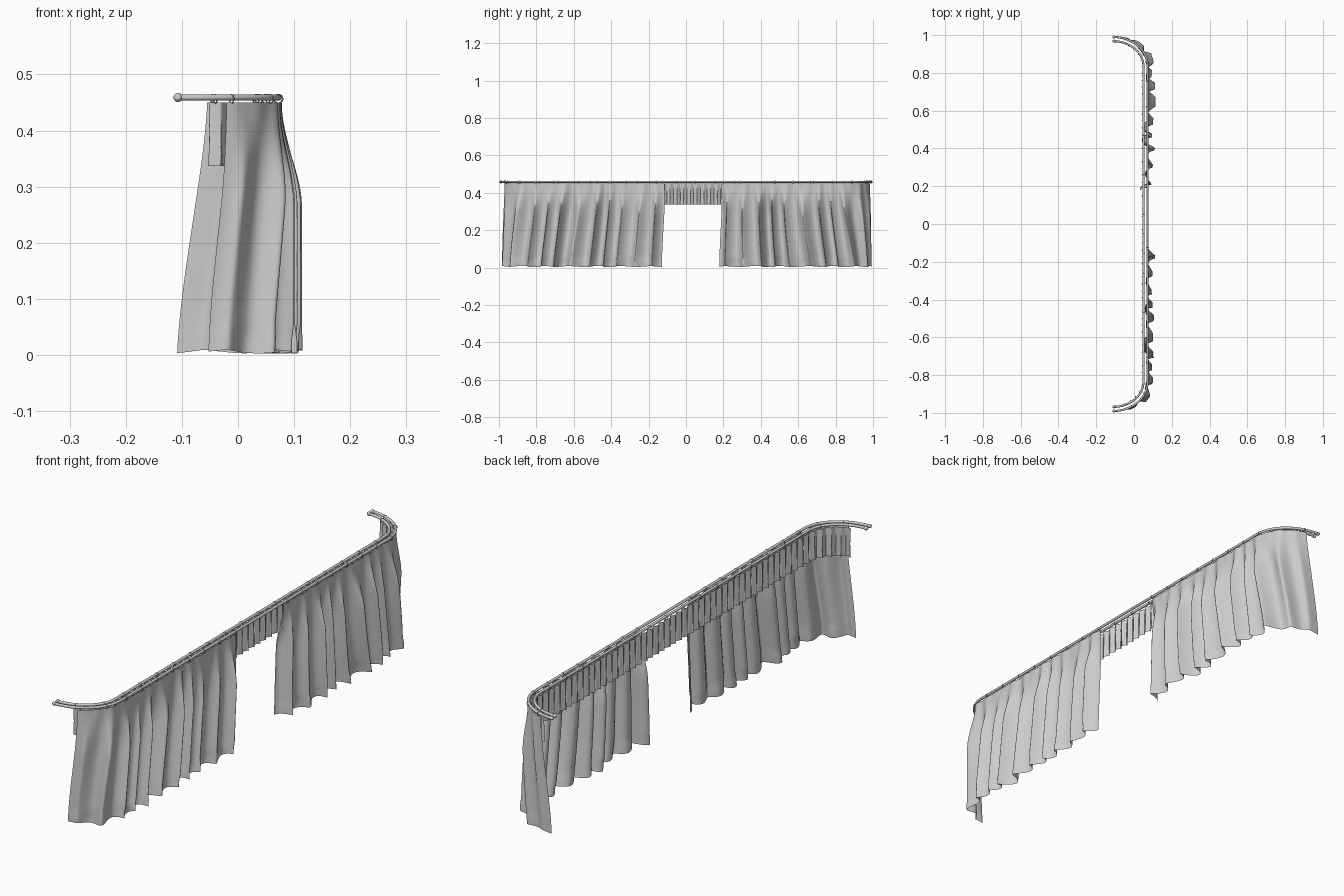
import bpy, math
from mathutils import Vector

if "Cube" in bpy.data.objects:
    bpy.data.objects.remove(bpy.data.objects["Cube"])

ROD_Z, ROD_R, TOP = 0.459, 0.0055, 0.45


# Rail path: long straight run with a rounded return at each end
def rail_path(off):
    a, b = 0.182 - off, 0.155 - off
    corner = []
    for i in range(41):
        t = math.pi / 2 * (1 - i / 40)
        corner.append(Vector((-0.11 + a * math.cos(t), 0.835 + b * math.sin(t), 0)))
    return [Vector((p.x, -p.y, 0)) for p in corner] + corner[::-1]


class Path:
    def __init__(self, off):
        self.p = rail_path(off)
        self.s = [0.0]
        for a, b in zip(self.p, self.p[1:]):
            self.s.append(self.s[-1] + (b - a).length)

    def at(self, s):
        k = 0
        while k < len(self.p) - 2 and self.s[k + 1] < s:
            k += 1
        f = (s - self.s[k]) / (self.s[k + 1] - self.s[k])
        return self.p[k].lerp(self.p[k + 1], f)

    def frame(self, s):
        tan = (self.at(s + 0.012) - self.at(s - 0.012)).normalized()
        return self.at(s), tan, Vector((tan.y, -tan.x, 0))

    def s_of_y(self, y):
        return self.s[-1] / 2 + y

    def s_of_x(self, x, side):
        k = next(i for i, p in enumerate(self.p) if p.x >= x)
        f = (x - self.p[k - 1].x) / (self.p[k].x - self.p[k - 1].x) if k else 0
        s = self.s[k - 1] + f * (self.s[k] - self.s[k - 1]) if k else 0
        return s if side < 0 else self.s[-1] - s


outer, inner = Path(0), Path(0.022)


def smooth(t):
    t = max(0.0, min(1.0, t))
    return t * t * (3 - 2 * t)


def sheet(name, nu, nv, fn):
    verts = [fn(i / nu, j / nv) for j in range(nv + 1) for i in range(nu + 1)]
    w = nu + 1
    faces = [(j * w + i, (j + 1) * w + i, (j + 1) * w + i + 1, j * w + i + 1)
             for j in range(nv) for i in range(nu)]
    me = bpy.data.meshes.new(name)
    me.from_pydata(verts, [], faces)
    me.polygons.foreach_set("use_smooth", [True] * len(faces))
    ob = bpy.data.objects.new(name, me)
    bpy.context.collection.objects.link(ob)


# Curtain panel: irregular folds that open up towards the hem
def curtain(name, top, bottom, folds, lean):
    n = len(folds) - 1

    def point(u, v):
        r = smooth(v / 0.42)
        k = smooth(v) * 0.6 + v * 0.4
        s = (top[0] + (top[1] - top[0]) * u) * (1 - k) + (bottom[0] + (bottom[1] - bottom[0]) * u) * k
        w = u + 0.018 * math.sin(17 * u + 1) * math.sin(math.pi * u)
        w += lean * v * v * math.sin(math.pi * u)
        q = max(0.0, min(n - 1e-6, w * n))
        i = int(q)
        f = smooth(q - i)
        d = folds[i] * (1 - f) + folds[i + 1] * f
        p, tan, nor = outer.frame(s)
        side = 0.25 + 0.75 * max(0, nor.x) ** 1.5
        kick = 0.004 * smooth((v - 0.88) / 0.08) * math.sin(q * 2.3)
        d = (d * (0.12 + 0.88 * r) + 0.002 * math.sin(95 * u) * (1 - r) + kick) * side
        d += 0.006 * r * max(0, nor.x)
        p = p + nor * d + tan * (0.010 * r * side * math.sin(math.pi * q + 0.6))
        z = TOP + (0.006 - TOP) * v + 0.003 * v * math.sin(q * 1.9)
        return (p.x, p.y, z)

    sheet(name, 260, 36, point)


left_top = (outer.s_of_x(-0.02, -1), outer.s_of_y(-0.115))
right_top = (outer.s_of_y(0.19), outer.s_of_x(-0.055, 1))
curtain("left_curtain", left_top, (outer.s_of_x(-0.055, -1), outer.s_of_y(-0.135)),
        [0, .018, -.012, .03, -.016, .022, -.008, .018, -.012, .024, -.03, .022, -.014,
         .028, -.02, .02, -.01, .014, -.014, .02, -.006, .034, -.006], 0.02)
curtain("right_curtain", (right_top[0], right_top[1]), (outer.s_of_y(0.172), outer.s_of_x(-0.107, 1)),
        [-.045, .012, -.016, .02, -.012, .032, -.036, .018, -.026, .022, -.01, .036,
         -.012, .034, -.014, .016, -.012, .028, -.016, .026, -.01, .016, 0], -0.03)

# Short pleated valance on the inner rail
v0, v1 = inner.s_of_x(-0.05, -1), inner.s_of_x(-0.05, 1)


def valance_point(u, v):
    s = v0 + (v1 - v0) * u
    p, tan, nor = inner.frame(s)
    a = s / 0.036 * 2 * math.pi
    amp = 0.004 + 0.004 * v
    p = p + nor * (amp * math.sin(a) - 0.003) + tan * (0.006 * v * math.sin(2 * a))
    return (p.x, p.y, TOP - 0.113 * v)


sheet("valance", 700, 5, valance_point)

# Rails with ball ends
for label, path in (("outer", outer), ("inner", inner)):
    cu = bpy.data.curves.new(label + "_rail", 'CURVE')
    cu.dimensions = '3D'
    cu.bevel_depth, cu.bevel_resolution, cu.use_fill_caps = ROD_R, 3, True
    sp = cu.splines.new('POLY')
    sp.points.add(len(path.p) - 1)
    for pt, p in zip(sp.points, path.p):
        pt.co = (p.x, p.y, ROD_Z, 1)
    bpy.context.collection.objects.link(bpy.data.objects.new(label + "_rail", cu))
    for p in (path.p[0], path.p[-1]):
        bpy.ops.mesh.primitive_uv_sphere_add(segments=16, ring_count=10, radius=0.008,
                                             location=(p.x + 0.003, p.y, ROD_Z))
        bpy.context.object.name = label + "_rail_end"
        bpy.ops.object.shade_smooth()


# Hanging rings
def rings(name, path, s0, s1, n):
    for i in range(n):
        p, tan, nor = path.frame(s0 + (s1 - s0) * (i + 0.1) / (n - 0.8))
        bpy.ops.mesh.primitive_torus_add(
            major_radius=0.0078, minor_radius=0.0012, major_segments=16, minor_segments=6,
            location=(p.x, p.y, ROD_Z - 0.0025), rotation=tan.to_track_quat('Z', 'Y').to_euler())
        bpy.context.object.name = name
        bpy.ops.object.shade_smooth()


rings("left_curtain_ring", outer, *left_top, 10)
rings("right_curtain_ring", outer, *right_top, 10)
rings("valance_ring", inner, v0, v1, 20)
